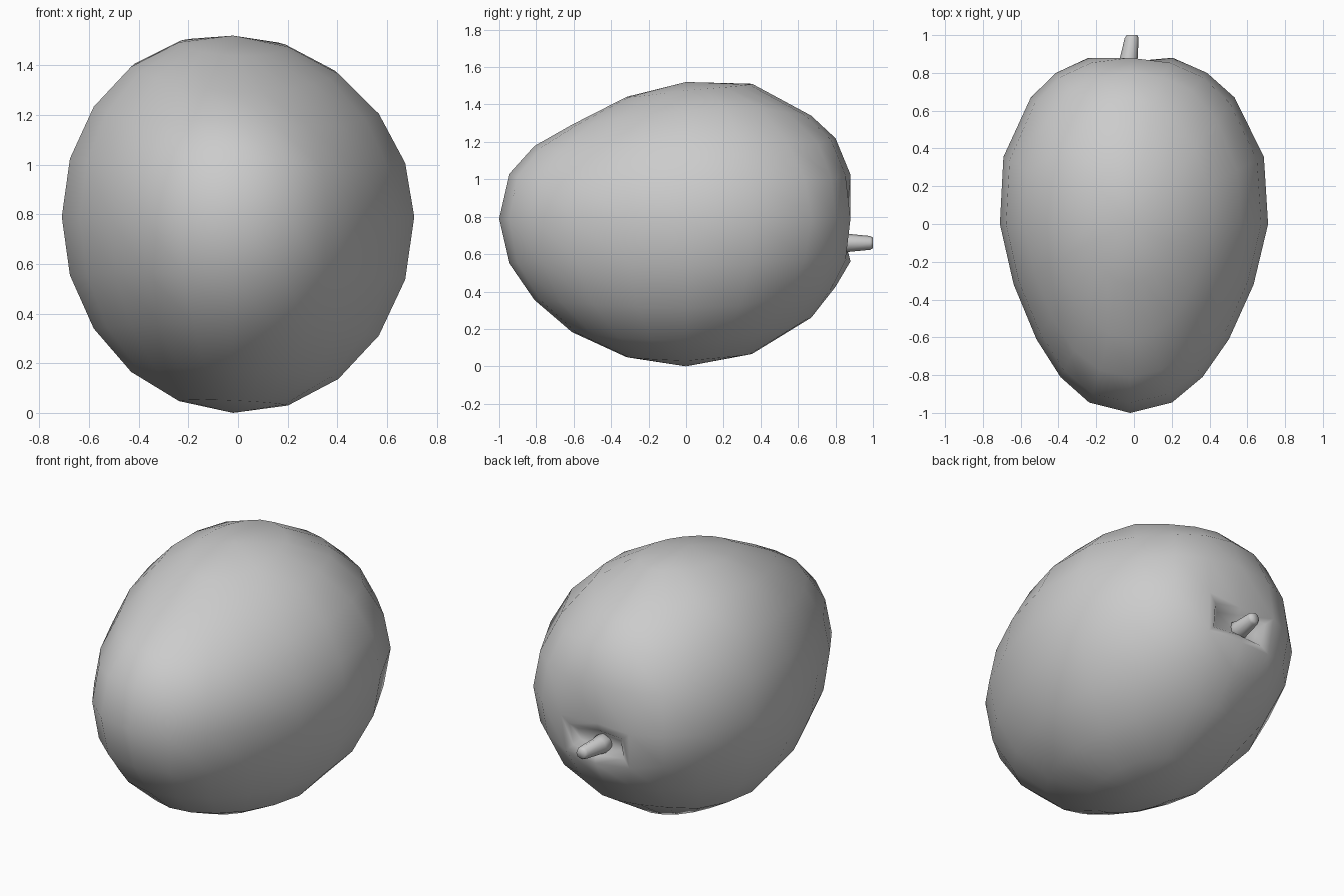
import bpy, bmesh, math
from mathutils import Vector

if "Cube" in bpy.data.objects:
    bpy.data.objects.remove(bpy.data.objects["Cube"])

# Shape along the fruit: unit-sphere y -> y, side, upper and lower radius factors
ROWS = [
    (-1.0, -1.0, .71, .77, .77),
    (-.951, -.945, .71, .77, .77),
    (-.809, -.81, .64, .66, .74),
    (-.588, -.61, .63, .62, .75),
    (-.309, -.32, .668, .683, .778),
    (0.0, 0.0, .71, .73, .79),
    (.309, .355, .725, .757, .76),
    (.588, .67, .667, .68, .655),
    (.809, .80, .68, .73, .62),
    (.951, .88, .72, .76, .74),
    (1.0, .86, .72, .76, .76),
]


def sample(b):
    b = max(-1.0, min(1.0, b))
    for lo, hi in zip(ROWS, ROWS[1:]):
        if b <= hi[0]:
            t = (b - lo[0]) / (hi[0] - lo[0])
            return [p + (q - p) * t for p, q in zip(lo[1:], hi[1:])]
    return ROWS[-1][1:]


def finish(bm, name):
    bmesh.ops.recalc_face_normals(bm, faces=bm.faces[:])
    mesh = bpy.data.meshes.new(name)
    bm.to_mesh(mesh)
    bm.free()
    for p in mesh.polygons:
        p.use_smooth = True
    ob = bpy.data.objects.new(name, mesh)
    bpy.context.scene.collection.objects.link(ob)
    return ob


# Fruit body: low-poly sphere warped to an egg with a blunt stem end
bm = bmesh.new()
bmesh.ops.create_uvsphere(bm, u_segments=20, v_segments=10, radius=1)
for v in bm.verts:
    a, b, c = v.co
    y, side, up, down = sample(b)
    x = a * side - .02 * (1 - a * a)
    z = .79 + c * (up if c > 0 else down) - .03 * a * abs(c)
    v.co = (x, y, max(z, 0))
bm.normal_update()

# Dimple around the stem: inset the two faces that share the edge below it
target = Vector((-.02, .85, .67))
edge = min(bm.edges, key=lambda e: ((e.verts[0].co + e.verts[1].co) / 2 - target).length)
pit = list(edge.link_faces)
for size, depth in ((.045, -.012), (.03, -.03)):
    bmesh.ops.inset_region(bm, faces=pit, thickness=size, depth=depth, use_even_offset=True)
    bm.normal_update()
finish(bm, "fruit_body")

# Stem: tapered stalk with a softened end
bm = bmesh.new()
rings = []
for y, r, x in ((.79, .065, -.035), (.86, .049, -.03), (.985, .037, -.012), (1.0, .028, -.01)):
    rings.append([bm.verts.new((x + r * math.cos(i * math.tau / 8), y,
                                .66 + r * math.sin(i * math.tau / 8))) for i in range(8)])
for p, q in zip(rings, rings[1:]):
    for i in range(8):
        j = (i + 1) % 8
        bm.faces.new((p[i], p[j], q[j], q[i]))
bm.faces.new(rings[0])
bm.faces.new(rings[-1])
finish(bm, "stem")
